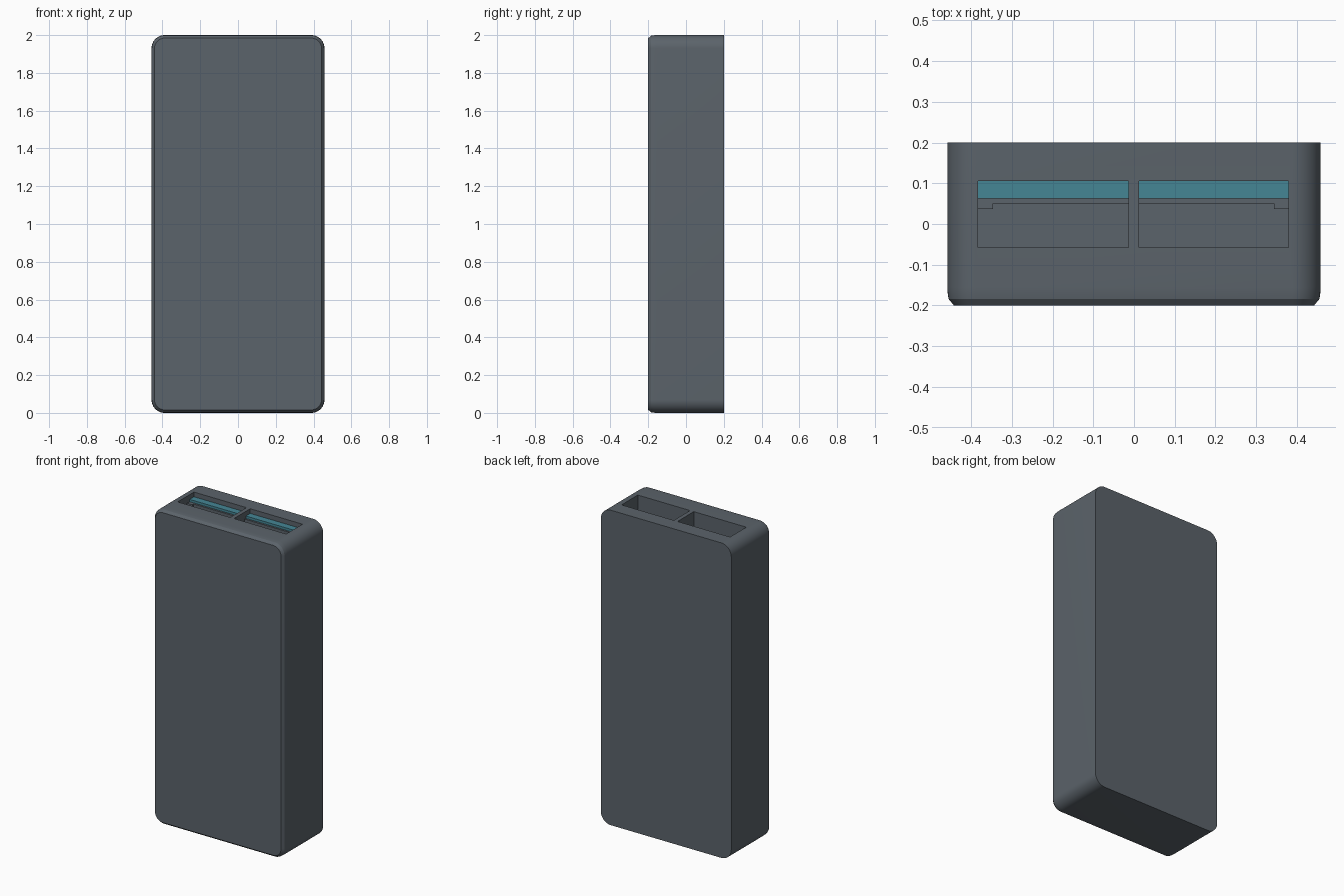
import bpy, bmesh, math

if "Cube" in bpy.data.objects:
    bpy.data.objects.remove(bpy.data.objects["Cube"])

def material(name, col):
    m = bpy.data.materials.new(name)
    m.diffuse_color = col
    m.use_nodes = True
    m.node_tree.nodes["Principled BSDF"].inputs["Base Color"].default_value = m.diffuse_color
    return m

teal = material("teal", (0.06, 0.24, 0.30, 1))
slate = material("slate", (0.105, 0.125, 0.145, 1))

def finish(name, bm, mat):
    bmesh.ops.recalc_face_normals(bm, faces=bm.faces[:])
    me = bpy.data.meshes.new(name)
    bm.to_mesh(me)
    bm.free()
    ob = bpy.data.objects.new(name, me)
    bpy.context.collection.objects.link(ob)
    me.materials.append(mat)
    return ob

def box(name, x0, x1, y0, y1, z0, z1, mat):
    bm = bmesh.new()
    bmesh.ops.create_cube(bm, size=1)
    for v in bm.verts:
        v.co = ((x0 + x1) / 2 + v.co.x * (x1 - x0),
                (y0 + y1) / 2 + v.co.y * (y1 - y0),
                (z0 + z1) / 2 + v.co.z * (z1 - z0))
    return finish(name, bm, mat)

def outline(inset, radius=0.07, steps=12):
    # rounded rectangle in x-z
    w, h, r = 0.458 - inset, 1.0 - inset, radius - inset
    pts = []
    for q, (sx, sz) in enumerate([(1, 1), (-1, 1), (-1, -1), (1, -1)]):
        for i in range(steps + 1):
            a = math.pi / 2 * (q + i / steps)
            pts.append((sx * (w - r) + r * math.cos(a), 1 + sz * (h - r) + r * math.sin(a)))
    return pts

# Body: rounded block with a softened, bevelled front edge
bm = bmesh.new()
rings = []
for y, inset in [(0.2, 0), (-0.155, 0), (-0.172, 0.001), (-0.184, 0.003), (-0.2, 0.016)]:
    rings.append([bm.verts.new((x, y, z)) for x, z in outline(inset)])
n = len(rings[0])
for a, b in zip(rings, rings[1:]):
    for i in range(n):
        bm.faces.new((a[i], a[(i + 1) % n], b[(i + 1) % n], b[i]))
bm.faces.new(rings[0])
bm.faces.new(rings[-1])
body = finish("body", bm, slate)

# Port openings in the top
for x0, x1 in [(-0.383, -0.014), (0.012, 0.379)]:
    cutter = box("port_cutter", x0, x1, -0.058, 0.105, 1.84, 2.1, slate)
    cutter.hide_render = True
    mod = body.modifiers.new("port", 'BOOLEAN')
    mod.object = cutter
    mod.operation = 'DIFFERENCE'
    mod.solver = 'EXACT'
    bpy.context.view_layer.objects.active = body
    bpy.ops.object.modifier_apply(modifier=mod.name)
    bpy.data.objects.remove(cutter, do_unlink=True)

bpy.ops.object.select_all(action='DESELECT')
body.select_set(True)
bpy.context.view_layer.objects.active = body
bpy.ops.object.shade_smooth_by_angle(angle=math.radians(25))

# Port tongues with contact plates and outer end tabs
for side, x0, x1, t0, t1 in [("left", -0.383, -0.014, -0.383, -0.346),
                             ("right", 0.012, 0.379, 0.343, 0.379)]:
    box(side + "_tongue", x0, x1, 0.062, 0.105, 1.84, 1.97, teal)
    box(side + "_contact_plate", x0, x1, 0.05, 0.062, 1.84, 1.955, slate)
    box(side + "_end_tab", t0, t1, 0.037, 0.05, 1.84, 1.955, slate)
